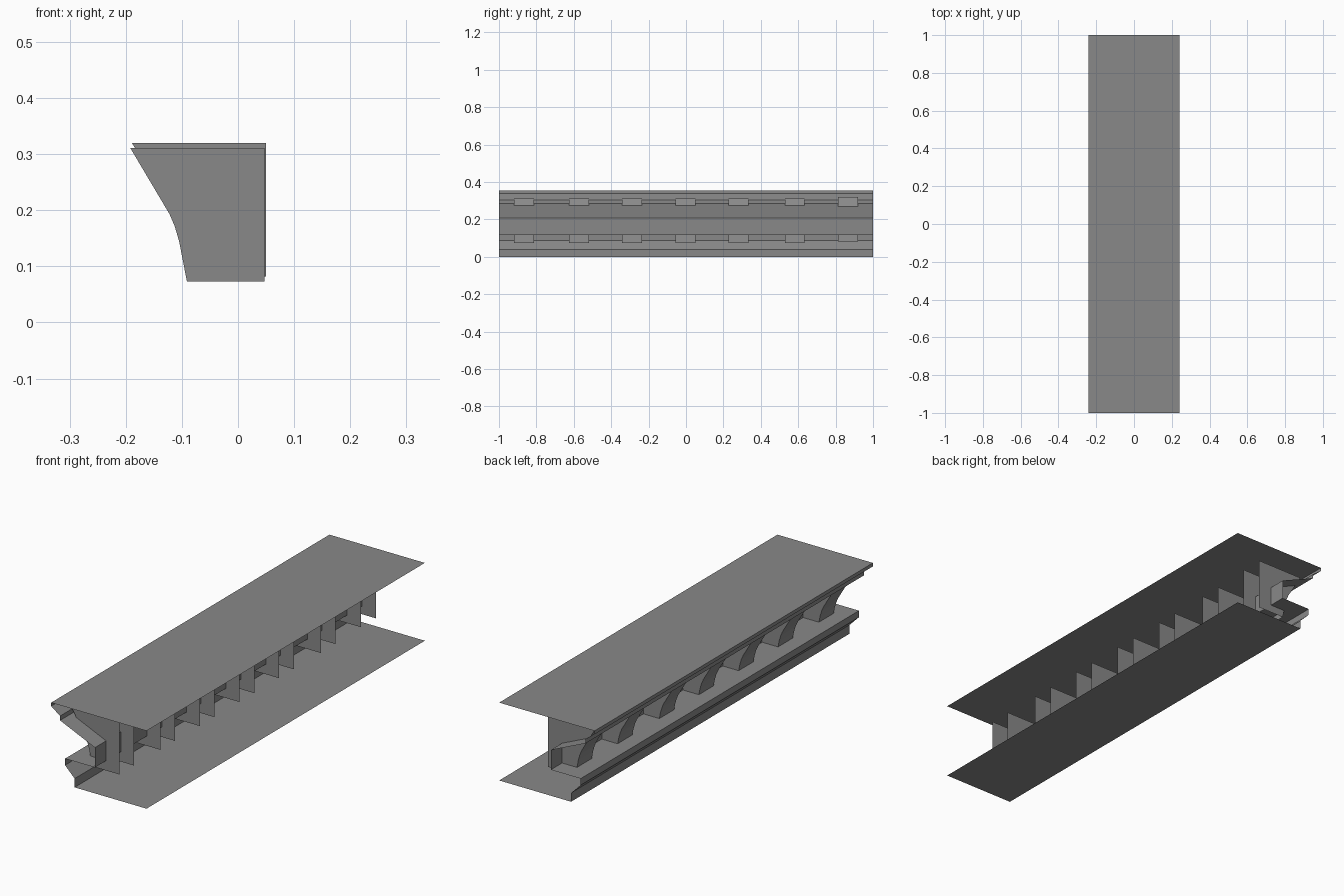
import bpy

if "Cube" in bpy.data.objects:
    bpy.data.objects.remove(bpy.data.objects["Cube"])

stone = bpy.data.materials.new("grey_stone")
stone.diffuse_color = (0.25, 0.25, 0.25, 1)
stone.use_nodes = True
stone.node_tree.nodes["Principled BSDF"].inputs["Base Color"].default_value = stone.diffuse_color


def make_object(name, verts, faces):
    mesh = bpy.data.meshes.new(name)
    mesh.from_pydata(verts, [], faces)
    mesh.materials.append(stone)
    obj = bpy.data.objects.new(name, mesh)
    bpy.context.collection.objects.link(obj)
    return obj


def sweep(profile, y0, y1):
    """Open sheet: an (x, z) profile swept from y0 to y1."""
    n = len(profile)
    verts = [(x, y, z) for y in (y0, y1) for x, z in profile]
    faces = [(i, n + i, n + i + 1, i + 1) for i in range(n - 1)]
    return verts, faces


# Cornice moulding: top plate, crown, recessed slope and wall, ledge, foot, base plate
cornice = [(0.24, 0.354), (-0.24, 0.354), (-0.24, 0.338), (-0.195, 0.305),
           (-0.195, 0.285), (-0.02, 0.208), (-0.02, 0.118), (-0.17, 0.118),
           (-0.17, 0.088), (-0.122, 0.04), (-0.122, 0.0), (0.24, 0.0)]
make_object("cornice_moulding", *sweep(cornice, -1, 1))

# Brackets: curved front with two side cheeks, open at the back
front = [(-0.192, 0.311), (-0.122, 0.193), (-0.113, 0.172), (-0.105, 0.145), (-0.091, 0.073)]
back = [(0.047, 0.073), (0.047, 0.311)]
centres = [-0.866, -0.572, -0.289, -0.003, 0.281, 0.581, 0.866]
for k, yc in enumerate(centres):
    dx, dz = (0.003, 0.009) if k == 6 else (0, 0)
    outline = [(x + dx, z + dz) for x, z in front + back]
    n = len(outline)
    verts, faces = sweep(outline, yc - 0.053, yc + 0.053)
    faces = faces[:len(front) - 1]
    faces += [tuple(range(n)), tuple(reversed(range(n, 2 * n)))]
    make_object(f"bracket_{k + 1}", verts, faces)
